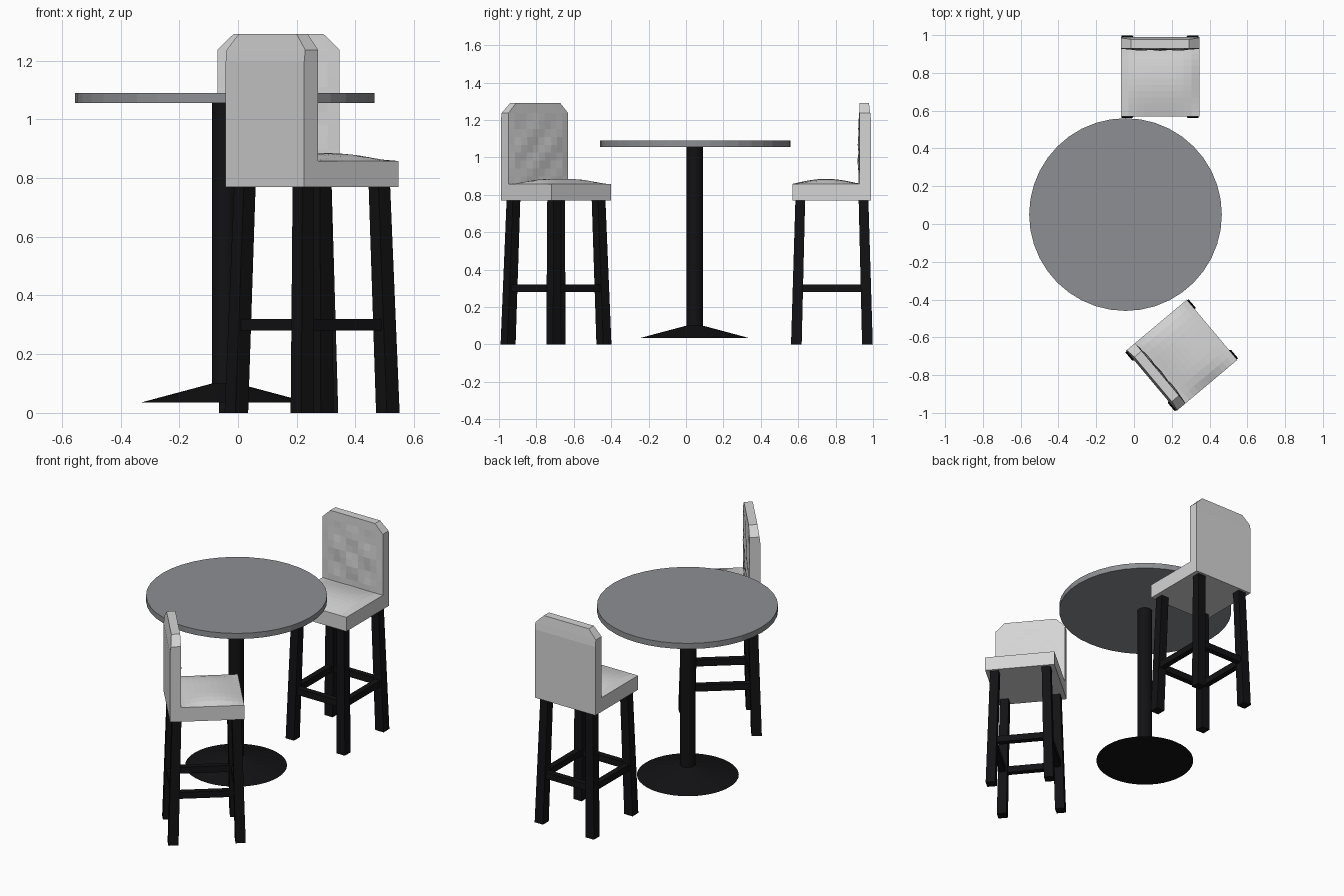
import bpy, bmesh, math
from mathutils import Matrix, Vector

if "Cube" in bpy.data.objects:
    bpy.data.objects.remove(bpy.data.objects["Cube"])


def material(name, rgb):
    m = bpy.data.materials.new(name)
    m.diffuse_color = (*rgb, 1)
    m.use_nodes = True
    m.node_tree.nodes["Principled BSDF"].inputs["Base Color"].default_value = m.diffuse_color
    return m


FABRIC = material("light grey upholstery", (0.66, 0.66, 0.66))
TOP = material("mid grey tabletop", (0.27, 0.275, 0.29))
BLACK = material("black", (0.006, 0.006, 0.007))


def finish(bm, name, mat, matrix=Matrix()):
    bmesh.ops.recalc_face_normals(bm, faces=bm.faces)
    me = bpy.data.meshes.new(name)
    bm.to_mesh(me)
    bm.free()
    me.materials.append(mat)
    ob = bpy.data.objects.new(name, me)
    ob.matrix_world = matrix
    bpy.context.collection.objects.link(ob)
    return ob


def frustum(name, mat, x, y, z0, z1, r0, r1, sides):
    bm = bmesh.new()
    bmesh.ops.create_cone(bm, cap_ends=True, segments=sides, radius1=r0,
                          radius2=r1, depth=z1 - z0)
    return finish(bm, name, mat, Matrix.Translation((x, y, (z0 + z1) / 2)))


def slab(name, nu, nv, place, matrix):
    """Closed slab from a grid; place(u, v, side) maps u in -1..1, v in 0..1."""
    bm = bmesh.new()
    bmesh.ops.create_grid(bm, x_segments=nu, y_segments=nv, size=1)
    h = max(v.co.x for v in bm.verts)
    new = bmesh.ops.extrude_face_region(bm, geom=bm.faces[:])["geom"]
    far = {g for g in new if isinstance(g, bmesh.types.BMVert)}
    for v in bm.verts:
        v.co = Vector(place(v.co.x / h, (v.co.y / h + 1) / 2, v in far))
    return finish(bm, name, FABRIC, matrix)


def bar(bm, a, b, wa, wb, ha=None):
    """Add a square bar between two points; ends cut level or square."""
    a, b = Vector(a), Vector(b)
    d = b - a
    if abs(d.z) > 0.1:
        s, t = Vector((1, 0, 0)), Vector((0, 1, 0))
    else:
        t = Vector((0, 0, 1))
        s = d.cross(t).normalized()
    rings = []
    for p, w in ((a, wa), (b, wb)):
        rings.append([bm.verts.new(p + s * i * w / 2 + t * j * (ha or w) / 2)
                      for i, j in ((-1, -1), (1, -1), (1, 1), (-1, 1))])
    bm.faces.new(rings[0])
    bm.faces.new(rings[1])
    for k in range(4):
        n = (k + 1) % 4
        bm.faces.new((rings[0][k], rings[0][n], rings[1][n], rings[1][k]))


# chair cushion shapes, local frame facing -y
W, SEAT_Z = 0.208, 0.77


def seat_shape(u, v, under):
    y = -0.21 + 0.40 * v
    bulge = 0.027 * math.sin(math.pi * min(v / 0.9, 1)) * (1 - u ** 4)
    return u * W, y, SEAT_Z if under else 0.858 + bulge


def back_shape(u, v, rear):
    k = min(v * 12 / 11, 1)
    top = max(0, v * 12 - 11)
    z = SEAT_Z + 0.467 * k + 0.053 * top
    w = W - 0.054 * top
    if rear:
        return u * w, 0.21 - 0.012 * max(0, (z - 1.2) / 0.09), z
    edge = (1 - u ** 4) * math.sin(math.pi * v)
    y = 0.148 - edge * (0.006 + 0.006 * math.cos(2 * math.pi * u)
                        * math.cos(5 * math.pi * v))
    return u * w, y, z


def chair(label, x, y, angle):
    m = Matrix.Translation((x, y, 0)) @ Matrix.Rotation(math.radians(angle), 4, 'Z')
    slab(label + "_seat", 10, 12, seat_shape, m)
    slab(label + "_backrest", 10, 12, back_shape, m)
    # splayed legs
    bm = bmesh.new()
    for sx in (-1, 1):
        for sy in (-1, 1):
            bar(bm, (sx * 0.175, sy * 0.19, 0), (sx * 0.155, sy * 0.169, 0.775),
                0.057, 0.052)
    finish(bm, label + "_legs", BLACK, m)
    # stretcher ring
    bm = bmesh.new()
    for s in (-1, 1):
        bar(bm, (-0.167, s * 0.182, 0.30), (0.167, s * 0.182, 0.30), 0.035, 0.035, 0.04)
        bar(bm, (s * 0.167, -0.182, 0.30), (s * 0.167, 0.182, 0.30), 0.035, 0.035, 0.04)
    finish(bm, label + "_stretchers", BLACK, m)


chair("back_chair", 0.138, 0.78, 0)
chair("front_chair", 0.2525, -0.695, 130)

# pedestal table
TX, TY = -0.045, 0.05
frustum("tabletop", TOP, TX, TY, 1.055, 1.09, 0.51, 0.51, 40)
frustum("table_column", BLACK, TX, TY - 0.004, 0.09, 1.056, 0.044, 0.044, 24)
frustum("table_base", BLACK, TX, TY - 0.004, 0.035, 0.10, 0.287, 0.044, 40)
